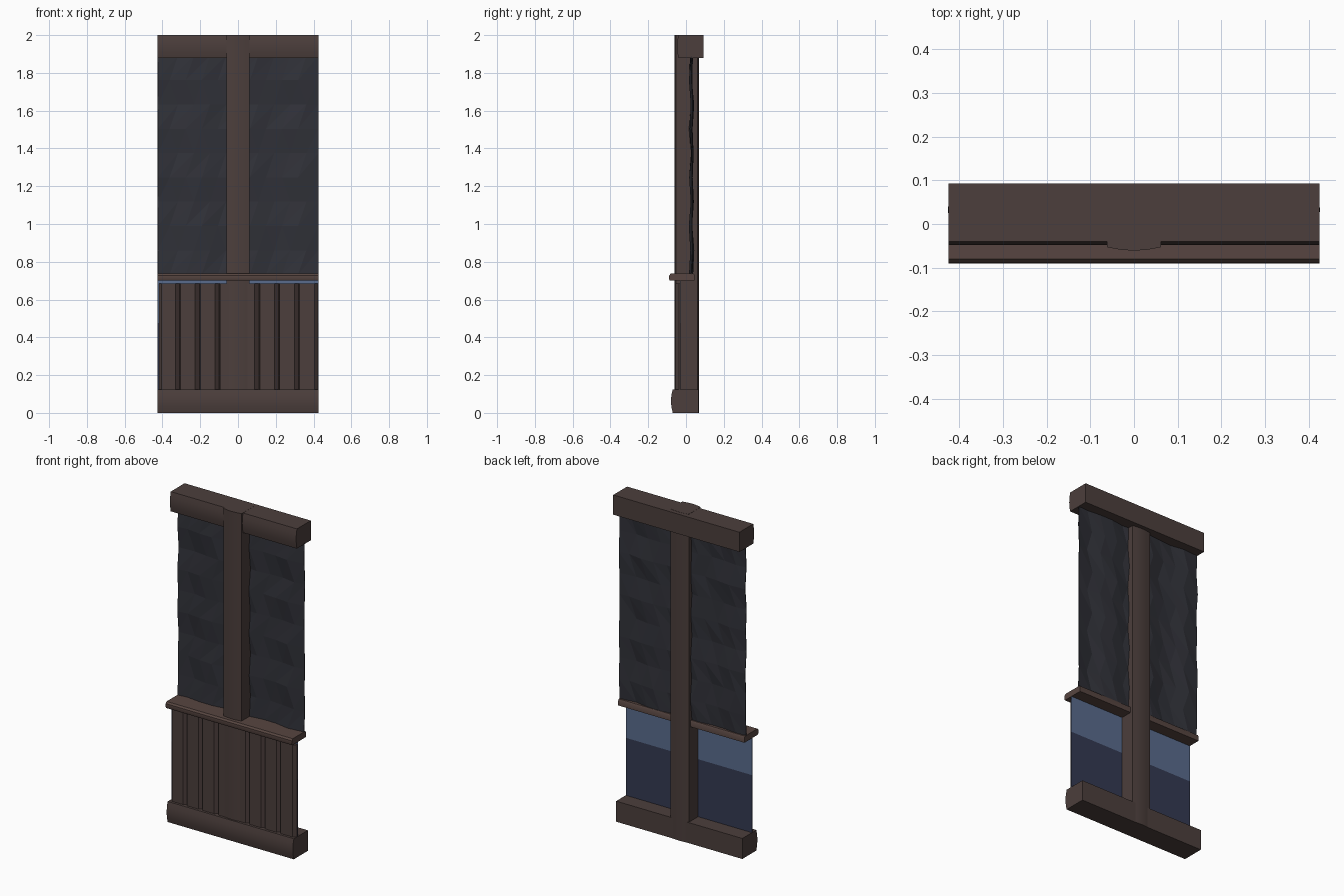
import bpy, bmesh, math, random
from mathutils import Vector

if "Cube" in bpy.data.objects:
    bpy.data.objects.remove(bpy.data.objects["Cube"])

random.seed(4)
HALF = 0.425


def material(name, rgb):
    m = bpy.data.materials.new(name)
    m.diffuse_color = (*rgb, 1)
    m.use_nodes = True
    m.node_tree.nodes["Principled BSDF"].inputs["Base Color"].default_value = m.diffuse_color
    return m


brown = material("dark_brown_wood", (0.072, 0.049, 0.045))
reddish = material("reddish_wood", (0.095, 0.06, 0.052))
slate = material("charcoal_slate", (0.030, 0.031, 0.040))
light_blue = material("light_blue", (0.10, 0.15, 0.27))
dark_blue = material("dark_blue", (0.034, 0.042, 0.085))


def make_object(name, bm, mats, smooth=False):
    bmesh.ops.recalc_face_normals(bm, faces=bm.faces)
    me = bpy.data.meshes.new(name)
    bm.to_mesh(me)
    bm.free()
    for m in mats:
        me.materials.append(m)
    ob = bpy.data.objects.new(name, me)
    bpy.context.collection.objects.link(ob)
    if smooth:
        bpy.ops.object.select_all(action='DESELECT')
        ob.select_set(True)
        bpy.context.view_layer.objects.active = ob
        bpy.ops.object.shade_smooth_by_angle(angle=math.radians(35))
    return ob


def prism(name, points, direction, mat, smooth=False):
    """Close a 3D outline and extrude it along direction."""
    bm = bmesh.new()
    face = bm.faces.new([bm.verts.new(p) for p in points])
    ext = bmesh.ops.extrude_face_region(bm, geom=[face])
    moved = [g for g in ext["geom"] if isinstance(g, bmesh.types.BMVert)]
    bmesh.ops.translate(bm, verts=moved, vec=Vector(direction))
    return make_object(name, bm, [mat], smooth)


def beam(name, yz, mat):
    return prism(name, [(-HALF, y, z) for y, z in yz], (2 * HALF, 0, 0), mat, True)


# Horizontal timbers with gently bulging fronts
beam("top_beam", [(0.093, 1.88), (0.093, 2.0), (-0.040, 2.0), (-0.046, 1.97),
                  (-0.048, 1.94), (-0.046, 1.91), (-0.040, 1.88)], brown)
beam("bottom_beam", [(0.065, 0), (0.065, 0.125), (-0.070, 0.125), (-0.077, 0.095),
                     (-0.080, 0.062), (-0.077, 0.03), (-0.070, 0)], brown)
beam("middle_rail", [(0.045, 0.70), (0.045, 0.73), (0.04, 0.738), (-0.08, 0.738),
                     (-0.089, 0.728), (-0.09, 0.71), (-0.085, 0.70)], reddish)

# Central post, bowed at front and back
bow = [(0.062, -0.053), (0.03, -0.059), (0, -0.061), (-0.03, -0.059), (-0.062, -0.053)]
back = [(-0.062, 0.062), (-0.03, 0.067), (0, 0.069), (0.03, 0.067), (0.062, 0.062)]
prism("centre_post", [(x, y, 0) for x, y in bow + back], (0, 0, 2.001), brown, True)

# Lower boards: one panel with a slanted groove between boards
front = [(-HALF + 0.006, -0.038), (-0.405, -0.055)]
for i in range(7):
    x = -0.32 + 0.105 * i
    front += [(x - 0.012, -0.055), (x + 0.010, -0.036), (x + 0.016, -0.055)]
front += [(0.405, -0.055), (HALF - 0.002, -0.038)]
outline = front + [(HALF - 0.002, -0.032), (-HALF + 0.006, -0.032)]
prism("lower_boards", [(x, y, 0.12) for x, y in outline], (0, 0, 0.565), brown)

# Blue backing plate, light above and dark below
bm = bmesh.new()
for z0, z1, index in ((0.12, 0.475, 1), (0.475, 0.70, 0)):
    cube = bmesh.ops.create_cube(bm, size=1)["verts"]
    for v in cube:
        v.co = Vector((v.co.x * 2 * HALF, -0.030 + v.co.y * 0.004,
                       (z0 + z1) / 2 + v.co.z * (z1 - z0)))
    for f in {f for v in cube for f in v.link_faces}:
        f.material_index = index
make_object("blue_backing", bm, [light_blue, dark_blue])

# Upper slate sheet: faceted, with courses repeating up the wall
bm = bmesh.new()
cols, rows = 10, 9
grid = []
for r in range(rows + 1):
    z = 0.732 + (1.89 - 0.732) * r / rows
    line = []
    for c in range(cols + 1):
        x = -HALF + 2 * HALF * c / cols
        if 0 < c < cols:
            x += 0.022 * (1 if r % 2 else -1)
        y = 0.031 + 0.008 * math.sin(c * 1.9) + random.uniform(-0.004, 0.004)
        y += 0.003 if r % 2 else -0.003
        line.append(bm.verts.new((x, y, z)))
    grid.append(line)
for r in range(rows):
    for c in range(cols):
        a, b = grid[r][c], grid[r][c + 1]
        d, e = grid[r + 1][c + 1], grid[r + 1][c]
        bm.faces.new((a, b, d))
        bm.faces.new((a, d, e))
sheet = make_object("upper_slate_sheet", bm, [slate])
solid = sheet.modifiers.new("thickness", 'SOLIDIFY')
solid.thickness = 0.004
solid.offset = 0
